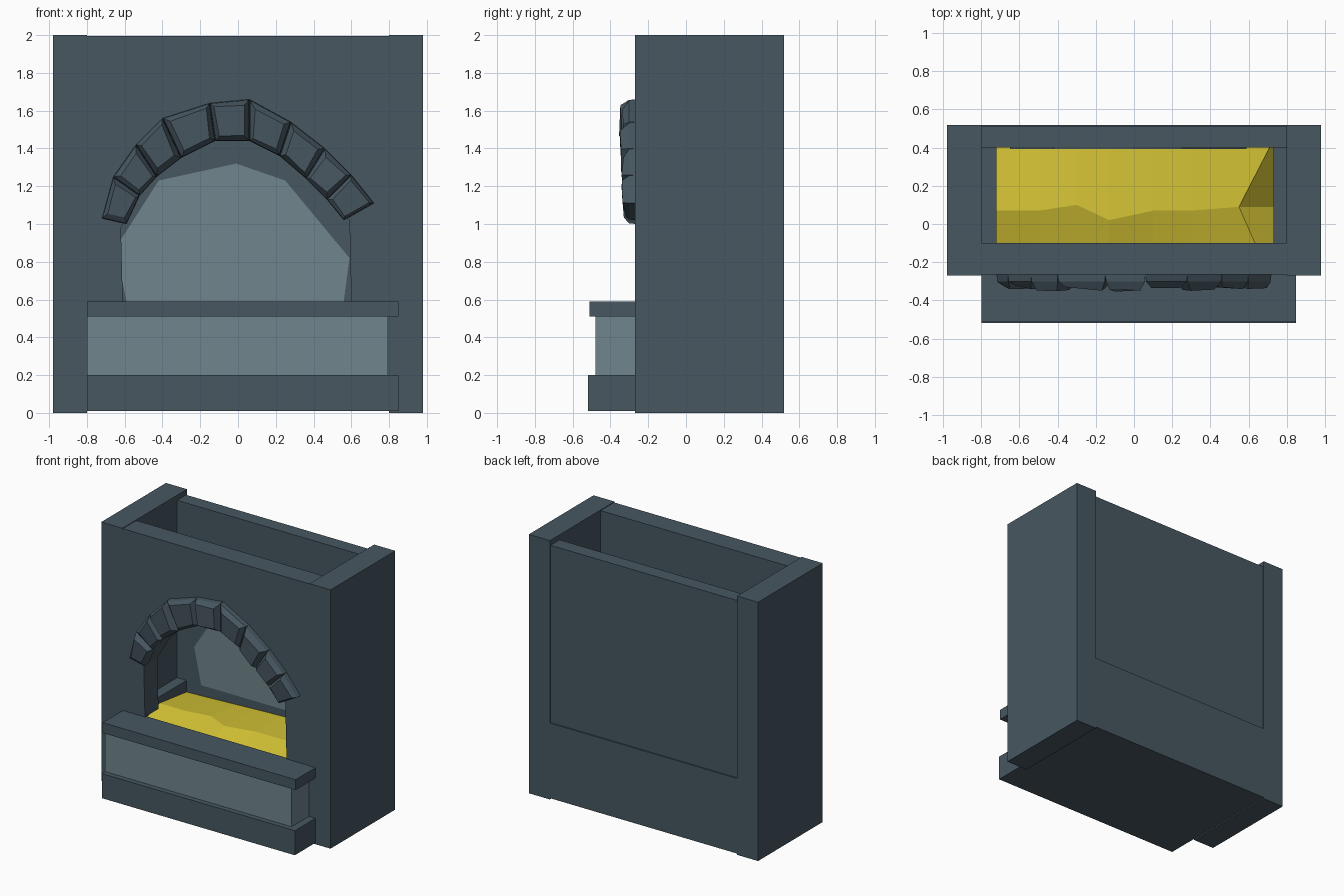
import bpy
import bmesh
import random
from mathutils import Vector

random.seed(4)
cube = bpy.data.objects.get("Cube")
if cube:
    bpy.data.objects.remove(cube, do_unlink=True)


def material(name, rgb):
    m = bpy.data.materials.new(name)
    m.use_nodes = True
    m.diffuse_color = (*rgb, 1)
    m.node_tree.nodes["Principled BSDF"].inputs["Base Color"].default_value = (*rgb, 1)
    return m


SLATE = material("dark slate", (0.063, 0.095, 0.119))
PALE = material("pale slate", (0.162, 0.235, 0.266))
YELLOW = material("ember yellow", (0.65, 0.54, 0.035))


def finish(name, bm, mat):
    bmesh.ops.recalc_face_normals(bm, faces=bm.faces)
    mesh = bpy.data.meshes.new(name)
    bm.to_mesh(mesh)
    bm.free()
    mesh.materials.append(mat)
    ob = bpy.data.objects.new(name, mesh)
    bpy.context.collection.objects.link(ob)
    return ob


def box(name, xs, ys, zs, mat=SLATE):
    bm = bmesh.new()
    bmesh.ops.create_cube(bm, size=1)
    for v in bm.verts:
        v.co = [r[0] if c < 0 else r[1] for c, r in zip(v.co, (xs, ys, zs))]
    return finish(name, bm, mat)


def loft(bm, front, back):
    """Close a solid between two matching loops of points."""
    a = [bm.verts.new(p) for p in front]
    b = [bm.verts.new(p) for p in back]
    bm.faces.new(a)
    bm.faces.new(b[::-1])
    for i in range(len(a)):
        j = (i + 1) % len(a)
        bm.faces.new((a[i], b[i], b[j], a[j]))


def slab(name, outline, y0, y1, mat=SLATE):
    bm = bmesh.new()
    loft(bm, [(x, y0, z) for x, z in outline], [(x, y1, z) for x, z in outline])
    return finish(name, bm, mat)


# Side piers and the upper back wall
box("left_pier", (0.8, 0.98), (-0.27, 0.52), (0, 2))
box("right_pier", (-0.98, -0.8), (-0.27, 0.52), (0, 2))
box("back_wall", (-0.8, 0.8), (0.4, 0.51), (0.59, 1.96))

# Lower block with a sunken basin
box("hearth_block", (-0.8, 0.8), (-0.27, 0.52), (0.01, 0.38))
box("basin_back", (-0.8, 0.8), (0.4, 0.52), (0.38, 0.59))
box("basin_front", (-0.8, 0.8), (-0.27, -0.25), (0.38, 0.59))
box("basin_right", (-0.8, -0.72), (-0.25, 0.4), (0.38, 0.59))
box("basin_left", (0.73, 0.8), (-0.25, 0.4), (0.38, 0.59))

# Front wall with an arched opening
inner = [(-0.59, 1.0), (-0.52, 1.15), (-0.43, 1.25), (-0.3, 1.35), (-0.12, 1.44),
         (0.06, 1.44), (0.22, 1.36), (0.36, 1.24), (0.47, 1.13), (0.56, 1.02)]
outer = [(-0.72, 1.03), (-0.66, 1.25), (-0.54, 1.42), (-0.4, 1.56), (-0.15, 1.64),
         (0.06, 1.66), (0.28, 1.54), (0.46, 1.4), (0.6, 1.26), (0.72, 1.11)]
opening = [(-0.61, 0.59), (-0.62, 0.98)] + inner[1:-1] + [(0.59, 1.02), (0.6, 0.59)]
slab("front_wall", [(-0.8, 0.59)] + opening + [(0.8, 0.59), (0.8, 1.995), (-0.8, 1.995)],
     -0.265, -0.1)

# Tapered stones around the arch
for i in range(len(inner) - 1):
    ring = [Vector((x, -0.262, z)) for x, z in
            (inner[i], outer[i], outer[i + 1], inner[i + 1])]
    mid = sum(ring, Vector()) / 4
    depth = random.uniform(0.065, 0.085)
    face = []
    for p in ring:
        q = mid.lerp(p, random.uniform(0.66, 0.82))
        q.y -= depth + random.uniform(-0.012, 0.012)
        face.append(q)
    shoulder = [mid.lerp(p, 0.97) - Vector((0, 0.04, 0)) for p in ring]
    bm = bmesh.new()
    loft(bm, shoulder, ring)
    bmesh.ops.delete(bm, geom=[bm.faces[0]] if bm.faces.ensure_lookup_table() is None else [],
                     context="FACES_ONLY")
    bm.verts.ensure_lookup_table()
    rim = [bm.verts[k] for k in range(4)]
    tip = [bm.verts.new(p) for p in face]
    for k in range(4):
        n = (k + 1) % 4
        bm.faces.new((rim[k], rim[n], tip[n], tip[k]))
    bm.faces.new(tip)
    finish("arch_stone_%d" % (i + 1), bm, SLATE)

# Pale lining on the back of the firebox
slab("firebox_lining", [(-0.59, 0.59), (-0.65, 0.87), (-0.42, 1.23), (-0.01, 1.32),
                        (0.25, 1.23), (0.59, 0.82), (0.56, 0.59)], 0.393, 0.401, PALE)

# Faceted ember bed with a zigzag ridge
columns = [(-0.72, 0.07), (-0.5, 0.07), (-0.3, 0.1), (-0.13, 0.02),
           (0.1, 0.07), (0.3, 0.07), (0.55, 0.09), (0.73, 0.09)]
bm = bmesh.new()
grid = []
for i, (x, ridge) in enumerate(columns):
    edge = i == len(columns) - 1
    rows = [(x, -0.25, 0.44), (x, ridge, 0.54), (x, 0.4, 0.5 + 0.008 * i)]
    if edge:
        rows = [(x, y, 0.42) for _, y, _ in rows]
    elif i == len(columns) - 2:
        rows[0] = (0.7, -0.25, 0.44)
        rows[2] = (0.71, 0.4, 0.53)
    grid.append([bm.verts.new(p) for p in rows])
for a, b in zip(grid, grid[1:]):
    for k in range(2):
        bm.faces.new((a[k], b[k], b[k + 1], a[k + 1]))
bed = finish("ember_bed", bm, YELLOW)
if bed.data.polygons[0].normal.z < 0:
    bed.data.flip_normals()

# Projecting front hearth: plinth, pale panel, shelf
box("hearth_plinth", (-0.8, 0.85), (-0.52, -0.26), (0.01, 0.2))
box("hearth_panel", (-0.8, 0.795), (-0.48, -0.26), (0.2, 0.51), PALE)
box("hearth_shelf", (-0.8, 0.85), (-0.51, -0.26), (0.51, 0.59))
